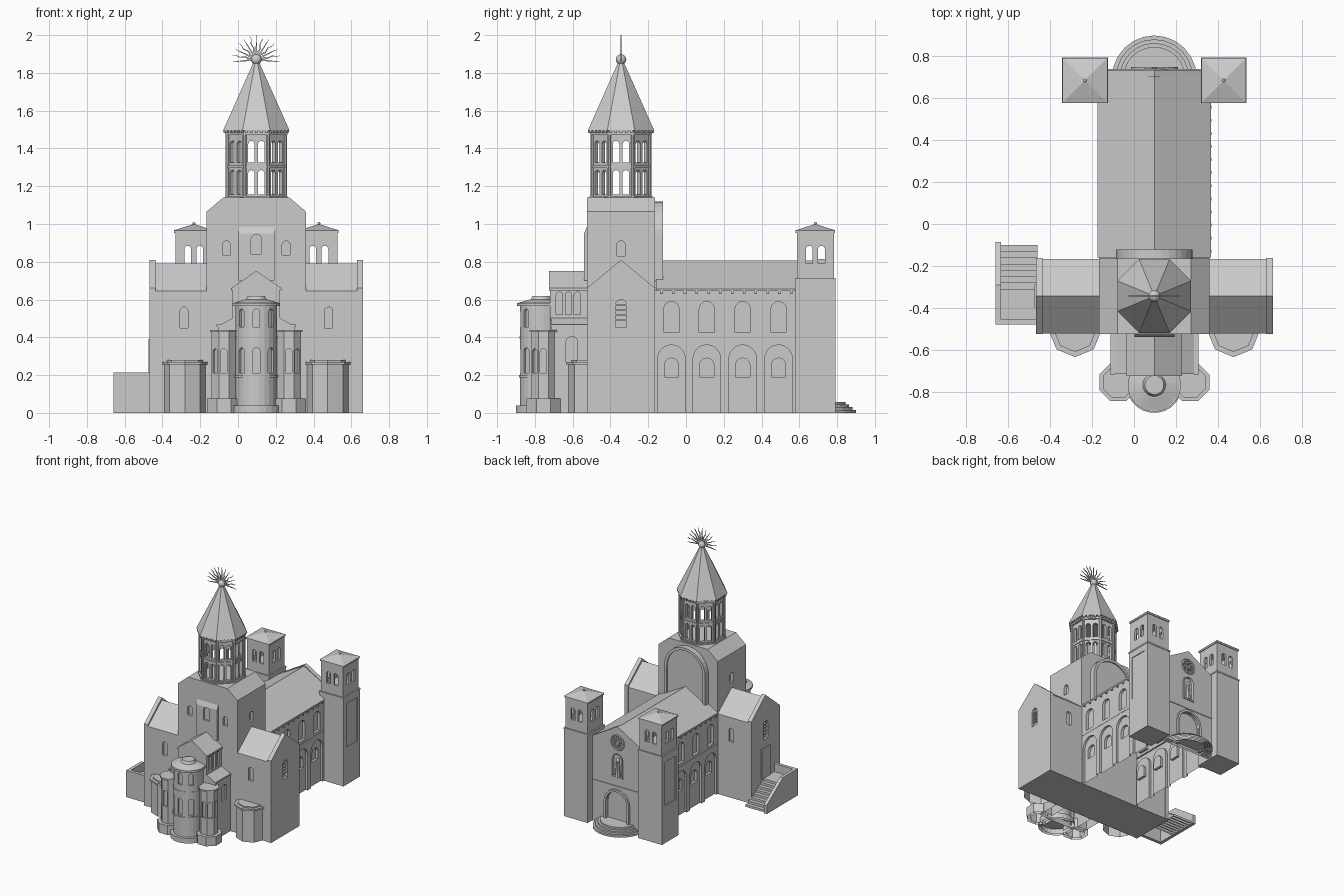
import bpy, bmesh, math
from mathutils import Matrix, Vector

if "Cube" in bpy.data.objects:
    bpy.data.objects.remove(bpy.data.objects["Cube"])

CX, DY = 0.097, -0.344      # symmetry line, crossing dome centre
SIDES = (-1, 1)


def add_prism(bm, pts, axis, a, b, M=None):
    """Extrude a 2D outline along an axis from a to b."""
    def place(u, v, w):
        p = Vector({'x': (w, u, v), 'y': (u, w, v), 'z': (u, v, w)}[axis])
        return M @ p if M else p
    lo = [bm.verts.new(place(u, v, a)) for u, v in pts]
    hi = [bm.verts.new(place(u, v, b)) for u, v in pts]
    bm.faces.new(lo)
    bm.faces.new(hi[::-1])
    n = len(pts)
    for i in range(n):
        bm.faces.new((lo[i], lo[(i + 1) % n], hi[(i + 1) % n], hi[i]))


def solid(name, pieces):
    bm = bmesh.new()
    for p in pieces:
        add_prism(bm, *p)
    bmesh.ops.recalc_face_normals(bm, faces=bm.faces)
    me = bpy.data.meshes.new(name)
    bm.to_mesh(me)
    bm.free()
    ob = bpy.data.objects.new(name, me)
    bpy.context.collection.objects.link(ob)
    return ob


def cut(ob, pieces):
    cutter = solid("cutter", pieces)
    mod = ob.modifiers.new("cut", 'BOOLEAN')
    mod.operation, mod.solver, mod.object = 'DIFFERENCE', 'EXACT', cutter
    bpy.context.view_layer.update()
    dg = bpy.context.evaluated_depsgraph_get()
    me = bpy.data.meshes.new_from_object(ob.evaluated_get(dg))
    ob.modifiers.clear()
    ob.data = me
    bpy.data.objects.remove(cutter)


def open_bottom(ob):
    """Remove the faces lying on the ground."""
    bm = bmesh.new()
    bm.from_mesh(ob.data)
    low = [f for f in bm.faces if all(v.co.z < 0.001 for v in f.verts)]
    bmesh.ops.delete(bm, geom=low, context='FACES')
    bm.to_mesh(ob.data)
    bm.free()


def rect(u0, u1, v0, v1):
    return [(u0, v0), (u1, v0), (u1, v1), (u0, v1)]


def box(x0, x1, y0, y1, z0, z1):
    return (rect(x0, x1, y0, y1), 'z', z0, z1)


def arch(c, h, z0, z1, n=10):
    """Round-headed opening: centre, half width, bottom, top."""
    return [(c - h, z0), (c + h, z0)] + [
        (c + h * math.cos(math.pi * i / n), z1 - h + h * math.sin(math.pi * i / n)) for i in range(n + 1)]


def gable(c, h, z0, z1, z2):
    return [(c - h, z0), (c + h, z0), (c + h, z1), (c, z2), (c - h, z1)]


def roof(c, h, z1, z2, t=0.012):
    return [(c - h, z1), (c, z2), (c + h, z1), (c + h, z1 + t), (c, z2 + t), (c - h, z1 + t)]


def ngon(x, y, r, n, flat=True):
    """Polygon outline; flat means r is measured to the sides."""
    o = math.pi / n if flat else 0
    r = r / math.cos(math.pi / n) if flat else r
    return [(x + r * math.cos(o + 2 * math.pi * i / n), y + r * math.sin(o + 2 * math.pi * i / n)) for i in range(n)]


def cone(name, x, y, r1, r2, z0, z1, n):
    bpy.ops.mesh.primitive_cone_add(vertices=n, radius1=r1 / math.cos(math.pi / n), radius2=r2,
                                    depth=z1 - z0, location=(x, y, (z0 + z1) / 2), rotation=(0, 0, math.pi / n))
    bpy.context.object.name = name


def ball(name, x, y, z, r):
    bpy.ops.mesh.primitive_uv_sphere_add(segments=16, ring_count=10, radius=r, location=(x, y, z))
    bpy.context.object.name = name
    bpy.ops.object.shade_smooth_by_angle()


def turn(x, y, ang):
    return Matrix.Translation((x, y, 0)) @ Matrix.Rotation(ang, 4, 'Z')


# nave with blind arcade, windows, roof, string course and dentils
bays = (-0.077, 0.11, 0.30, 0.49)
nave = solid("nave", [(gable(CX, 0.262, 0, 0.65, 0.795), 'y', -0.2, 0.72)])
cut(nave, [(arch(y, 0.073, -0.02, 0.36), 'x', CX + s * 0.245, CX + s * 0.3) for s in SIDES for y in bays]
    + [(arch(y, 0.04, 0.425, 0.59), 'x', CX + s * 0.24, CX + s * 0.3) for s in SIDES for y in bays])
cut(nave, [(arch(y, 0.038, 0.19, 0.29), 'x', CX + s * 0.225, CX + s * 0.3) for s in SIDES for y in bays])
solid("nave_roof", [(roof(CX, 0.27, 0.645, 0.795), 'y', -0.16, 0.70)])
solid("string_course", [box(CX + s * 0.255, CX + s * 0.264, -0.16, 0.585, 0.396, 0.404) for s in SIDES])
solid("nave_dentils", [box(CX + s * 0.255, CX + s * 0.272, y - 0.007, y + 0.007, 0.63, 0.647)
                       for s in SIDES for y in [-0.13 + 0.0625 * i for i in range(12)]])

# entrance facade with rose window, niche and portal
facade = solid("facade", [(gable(CX, 0.222, 0, 0.685, 0.815), 'y', 0.70, 0.735)])
RZ = 0.685
petals = [(ngon(CX + 0.038 * math.cos(a), RZ + 0.038 * math.sin(a), 0.012, 8), 'y', 0.718, 0.75)
          for a in [i * math.pi / 4 for i in range(8)]]
cut(facade, petals + [(ngon(CX, RZ, 0.016, 12), 'y', 0.718, 0.75),
                      (arch(CX, 0.042, 0.41, 0.59), 'y', 0.712, 0.75),
                      (arch(CX, 0.092, -0.02, 0.29), 'y', 0.715, 0.75)])
for nm, r in (("rose_ring", 0.059), ("rose_centre_ring", 0.02)):
    bpy.ops.mesh.primitive_torus_add(major_radius=r, minor_radius=0.005, major_segments=24, minor_segments=6,
                                     location=(CX, 0.735, RZ), rotation=(math.pi / 2, 0, 0))
    bpy.context.object.name = nm
cone("niche_figure", CX, 0.728, 0.02, 0.012, 0.41, 0.525, 8)
ball("niche_figure_head", CX, 0.728, 0.54, 0.014)
for nm, w, i, z0, z1, y in (("portal_frame", 0.112, 0.094, 0, 0.31, 0.75), ("niche_frame", 0.05, 0.042, 0.40, 0.598, 0.742)):
    frame = solid(nm, [(arch(CX, w, z0, z1), 'y', 0.725, y)])
    cut(frame, [(arch(CX, i, z0 + (0.01 if z0 else -0.02), z1 - w + i), 'y', 0.70, 0.8)])
solid("facade_band", [box(CX - 0.22, CX + 0.22, 0.73, 0.74, 0.325, 0.337)])
steps = solid("entrance_steps", [([(CX + r * math.cos(math.pi * k / 12), 0.697 + r * math.sin(math.pi * k / 12))
                                   for k in range(13)], 'z', 0, z)
                                 for r, z in ((0.202, 0.015), (0.184, 0.03), (0.166, 0.045), (0.148, 0.058))])

# two bell towers
TY = 0.685
for s in SIDES:
    x = CX + s * 0.331
    base = solid("bell_tower_base", [(ngon(x, TY, 0.106, 4), 'z', 0, 0.71)])
    cut(base, [box(x + s * 0.1, x + s * 0.2, TY - 0.07, TY + 0.07, 0.3, 0.65)])
    solid("bell_tower_ledge", [(ngon(x, TY, 0.109, 4), 'z', 0.7, 0.712)])
    belfry = solid("belfry", [(ngon(x, TY, 0.098, 4), 'z', 0.705, 0.96)])
    cut(belfry, [(ngon(x, TY, 0.08, 4), 'z', 0.76, 0.93)])
    cut(belfry, [(arch(x + d, 0.018, 0.79, 0.885), 'y', TY - 0.2, TY + 0.2) for d in (-0.032, 0.032)])
    cut(belfry, [(arch(TY + d, 0.018, 0.79, 0.885), 'x', x - 0.2, x + 0.2) for d in (-0.032, 0.032)])
    solid("belfry_cornice", [(ngon(x, TY, 0.104, 4), 'z', 0.953, 0.966)])
    cone("belfry_roof", x, TY, 0.107, 0, 0.966, 1.0, 4)
    ball("belfry_knob", x, TY, 1.003, 0.008)

# transept arms with end parapets, windows and door
transept = solid("transept", [(gable(DY, 0.178, 0, 0.645, 0.79), 'x', CX - 0.54, CX + 0.54)])
cut(transept, [(arch(CX + s * 0.383, 0.021, 0.45, 0.56), 'y', -0.6, DY - 0.16) for s in SIDES]
    + [(arch(CX + s * 0.383, 0.021, 0.45, 0.56), 'y', DY + 0.16, 0) for s in SIDES])
for s in SIDES:
    end = solid("transept_end", [(gable(DY, 0.181, 0, 0.66, 0.81), 'x', CX + s * 0.533, CX + s * 0.565)])
    cut(end, [(arch(DY, 0.028, 0.455, 0.60), 'x', CX + s * 0.545, CX + s * 0.6)])
    solid("window_slats", [box(CX + s * 0.54, CX + s * 0.558, DY - 0.028, DY + 0.028, z, z + 0.008)
                           for z in (0.49, 0.515, 0.54, 0.565)])
solid("side_door", [box(CX - 0.571, CX - 0.55, DY - 0.055, DY + 0.055, 0.15, 0.39)])

# side stair and landing
X0, X1 = -0.66, -0.46
stair = solid("side_stair", [box(X0 + 0.01, X1, -0.47, -0.31, 0, 0.15)]
              + [box(X0 + 0.01, X1, -0.32, -0.10 - 0.03 * i, 0, 0.15 * (i + 1) / 8) for i in range(7)])
solid("stair_parapet", [([(-0.48, 0), (-0.48, 0.215), (-0.29, 0.215), (-0.085, 0.07), (-0.085, 0)], 'x', X0, X0 + 0.026),
                        box(X0, X1, -0.48, -0.455, 0, 0.215)])

# crossing block with sloped shoulders
block = solid("crossing_block", [([(CX - 0.264, 0), (CX + 0.264, 0), (CX + 0.264, 1.065), (CX + 0.175, 1.14),
                                   (CX - 0.175, 1.14), (CX - 0.264, 1.065)], 'y', -0.525, -0.165)])
cut(block, [(arch(CX + s * 0.158, 0.021, 0.835, 0.91), 'y', -0.6, -0.505) for s in SIDES]
    + [(arch(DY, 0.021, 0.83, 0.91), 'x', CX + s * 0.24, CX + s * 0.3) for s in SIDES])
panel = solid("front_panel", [([(-0.5, 0.7), (-0.54, 0.7), (-0.54, 0.95), (-0.52, 0.995), (-0.5, 0.995)],
                               'x', CX - 0.095, CX + 0.095)])
cut(panel, [(arch(CX, 0.028, 0.84, 0.945), 'y', -0.6, -0.525)])
slab = solid("arched_back_wall", [(arch(CX, 0.182, 0.66, 1.12, 16), 'y', -0.17, -0.122)])
cut(slab, [(arch(CX, 0.16, 0.5, 1.098, 16), 'y', -0.132, -0.1)])

# open octagonal drum with two rows of paired arches
solid("drum_base", [(ngon(CX, DY, 0.166, 8), 'z', 1.12, 1.147)])
drum = solid("drum", [(ngon(CX, DY, 0.153, 8), 'z', 1.14, 1.48)])
cut(drum, [(ngon(CX, DY, 0.128, 8), 'z', 1.15, 1.465)])
cut(drum, [(arch(d, 0.017, z0, z1), 'y', -0.19, -0.122, turn(CX, DY, k * math.pi / 4))
           for k in range(8) for d in (-0.026, 0.026) for z0, z1 in ((1.155, 1.285), (1.325, 1.44))])
solid("drum_columns", [(ngon(px, py, 0.01, 8), 'z', 1.14, 1.48) for px, py in ngon(CX, DY, 0.152, 8)])
ring = solid("drum_band", [(ngon(CX, DY, 0.159, 8), 'z', 1.297, 1.31)])
cut(ring, [(ngon(CX, DY, 0.13, 8), 'z', 1.2, 1.4)])
solid("drum_cornice", [(ngon(CX, DY, 0.165, 8), 'z', 1.472, 1.49)])
solid("cornice_dentils", [(rect(d - 0.007, d + 0.007, -0.174, -0.15), 'z', 1.482, 1.5, turn(CX, DY, k * math.pi / 4))
                          for k in range(8) for d in (-0.054, -0.027, 0, 0.027, 0.054)])

# spire, ball and fan of wavy rays
cone("spire", CX, DY, 0.176, 0.012, 1.495, 1.865, 8)
ball("spire_ball", CX, DY, 1.871, 0.028)
rays = []
for k in range(13):
    a = math.radians(-6 + 16 * k)
    L, R = [], []
    for t in range(9):
        r = 0.02 + 0.109 * t / 8
        o = 0.004 * math.sin(t * 1.6) * (k % 2)
        w = 0.0045 * (1 - t / 8) + 0.0006
        for side, q in ((L, o - w), (R, o + w)):
            side.append((CX + r * math.cos(a) - q * math.sin(a), 1.871 + r * math.sin(a) + q * math.cos(a)))
    rays.append((L + R[::-1], 'y', DY - 0.003, DY + 0.003))
solid("spire_rays", rays)

# choir with lower aisles
choir = solid("choir", [(gable(CX, 0.125, 0, 0.655, 0.74), 'y', -0.72, -0.5)])
cut(choir, [(arch(y, 0.017, 0.52, 0.64), 'x', CX + s * 0.11, CX + s * 0.2) for s in SIDES for y in (-0.67, -0.622, -0.575)])
solid("choir_roof", [(roof(CX, 0.133, 0.648, 0.74), 'y', -0.725, -0.5)])
aisles = solid("choir_aisles", [([(CX - 0.203, 0), (CX + 0.203, 0), (CX + 0.203, 0.46), (CX + 0.12, 0.505),
                                  (CX - 0.12, 0.505), (CX - 0.203, 0.46)], 'y', -0.715, -0.5)])
cut(aisles, [(arch(-0.605, 0.03, 0.27, 0.405), 'x', CX + s * 0.188, CX + s * 0.3) for s in SIDES])
solid("aisle_eaves", [box(CX + s * 0.19, CX + s * 0.21, -0.72, -0.52, 0.457, 0.468) for s in SIDES])

# main apse
AY = -0.768
apse = solid("apse", [(ngon(CX, AY, 0.11, 24), 'z', 0, 0.575)])
cut(apse, [(arch(0, 0.02 if z0 < 0.4 else 0.017, z0, z1), 'y', -0.15, -0.095, turn(CX, AY, a))
           for a in (-math.pi / 4, 0, math.pi / 4) for z0, z1 in ((0.21, 0.345), (0.455, 0.55))])
mouldings = solid("apse_mouldings", [(ngon(CX, AY, r, 24), 'z', z0, z1) for r, z0, z1 in
                                     ((0.132, 0, 0.04), (0.116, 0.187, 0.2), (0.113, 0.395, 0.405), (0.126, 0.565, 0.582))])
cone("apse_roof", CX, AY, 0.12, 0.06, 0.582, 0.6, 24)
cone("apse_cap", CX, AY, 0.057, 0.045, 0.595, 0.62, 24)

# flanking small apses and transept chapels
shells = [nave, facade, steps, stair, choir, aisles, apse, mouldings]
for s in SIDES:
    x, y = CX + s * 0.172, -0.755
    small = solid("small_apse", [(ngon(x, y, 0.064, 8), 'z', 0, 0.435)])
    cut(small, [(arch(0, 0.017, 0.21, 0.34), 'y', -0.1, -0.052, turn(x, y, a * s))
                for a in (0, math.pi / 4, math.pi / 2)])
    foot = solid("small_apse_base", [(ngon(x, y, 0.09, 8), 'z', 0, 0.075)])
    solid("small_apse_cornice", [(ngon(x, y, 0.073, 8), 'z', 0.427, 0.44)])
    x, y = CX + s * 0.378, -0.51
    for nm, r, z0, z1 in (("chapel", 0.114, 0, 0.262), ("chapel_cornice", 0.125, 0.257, 0.27), ("chapel_roof", 0.1, 0.268, 0.28)):
        part = solid(nm, [(ngon(x, y, r, 8, False), 'z', z0, z1)])
        shells.append(part)
    shells += [small, foot]

# the walls stand directly on the ground without floors
for ob in shells:
    open_bottom(ob)
